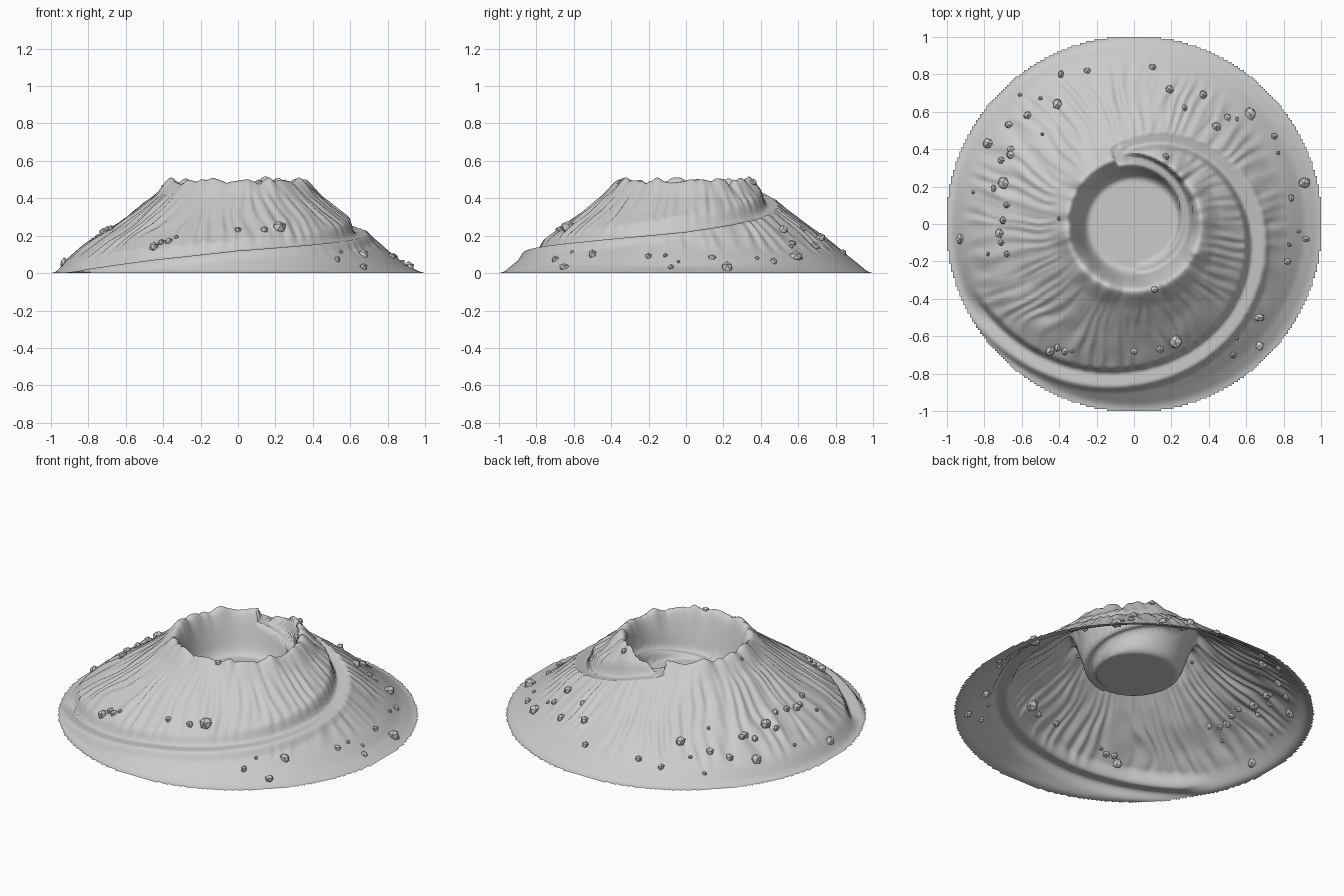
import bpy, bmesh, math, random
from mathutils import Vector, noise

if "Cube" in bpy.data.objects:
    bpy.data.objects.remove(bpy.data.objects["Cube"])

random.seed(4)
N = 180                      # grid cells across the 2-unit footprint
STEP = 2 / N

# Radial section: crater floor, wall, rim, slope, foot
PROFILE = [(0, .245), (.245, .245), (.27, .275), (.325, .45), (.35, .5), (.375, .49), (.45, .41),
           (.55, .33), (.65, .255), (.75, .18), (.85, .105), (.92, .05), (.97, .008), (1, 0)]
# Roads as (angle in degrees, radius) and (angle, height)
OUTER_R = [(-160, .99), (-150, .96), (-120, .89), (-90, .825), (-45, .745), (0, .65), (45, .545), (90, .435), (107, .385)]
OUTER_Z = [(-160, .0), (-150, .012), (-120, .07), (-90, .12), (-45, .168), (0, .22), (45, .295), (90, .395), (107, .42)]
INNER_R = [(-90, .24), (-45, .25), (0, .27), (45, .305), (90, .345), (107, .355)]
INNER_Z = [(-90, .245), (-45, .275), (0, .32), (45, .365), (90, .405), (107, .42)]


def interp(table, x):
    if x <= table[0][0]:
        return table[0][1]
    for (x0, y0), (x1, y1) in zip(table, table[1:]):
        if x <= x1:
            return y0 + (y1 - y0) * (x - x0) / (x1 - x0)
    return table[-1][1]


def smooth(a, b, x):
    t = max(0, min(1, (x - a) / (b - a)))
    return t * t * (3 - 2 * t)


def height(x, y):
    r, a = math.hypot(x, y), math.atan2(y, x)
    z = sum(interp(PROFILE, r + k) for k in (-.01, 0, .01)) / 3 if r > .02 else .245
    # fuller foot to the left, leaner to the right
    z -= .022 * math.cos(a) * smooth(.62, .8, r) * (1 - smooth(.9, .98, r))
    # eroded gullies running down the slope
    b = a + .12 * noise.noise(Vector((x * 3, y * 3, 5))) + .02 * noise.noise(Vector((x * 8, y * 8, 7)))
    c, s = math.cos(b), math.sin(b)
    wave = math.cos(58 * b + 5 * noise.noise(Vector((c * 5, s * 5, r * 2))))
    depth = .65 + .8 * noise.noise(Vector((c * 7, s * 7, r * 5)))
    fine = noise.noise(Vector((c * 20, s * 20, r * 4 + 9)))
    end = .9 - .05 * math.cos(a)
    slope = smooth(.36, .5, r) * (1 - smooth(end - .12, end, r))
    z += slope * (.007 * wave * depth + .009 * fine + .006 * noise.noise(Vector((x * 9, y * 9, 2))))
    # ragged rim
    rim = smooth(.29, .345, r) * (1 - smooth(.37, .47, r))
    z += rim * (.03 * noise.noise(Vector((c * 4, s * 4, 1))) + .016 * noise.noise(Vector((c * 9, s * 9, 3))))
    # spiral road outside, ramp inside
    deg = math.degrees(a)
    if -160 <= deg <= 107:
        fade = smooth(-160, -145, deg)
        half = .029 - .009 * smooth(0, 70, deg)
        w = fade * (1 - smooth(half, half + .04, abs(r - interp(OUTER_R, deg))))
        z += w * (interp(OUTER_Z, deg) - z)
        if deg > -90:
            w = 1 - smooth(.018, .04, abs(r - interp(INNER_R, deg)))
            z += w * (interp(INNER_Z, deg) - z)
        # gap through the rim
        if deg > 95 and .33 < r < .42:
            z += smooth(95, 100, deg) * (.42 - z)
    return max(z, 0)


# Cone, crater and road as one open surface with a stepped round border
bm = bmesh.new()
verts = {}


def vert(i, j):
    if (i, j) not in verts:
        x, y = i * STEP - 1, j * STEP - 1
        verts[i, j] = bm.verts.new((x, y, height(x, y)))
    return verts[i, j]


for i in range(N):
    for j in range(N):
        if math.hypot((i + .5) * STEP - 1, (j + .5) * STEP - 1) < 1.005:
            f = bm.faces.new([vert(i, j), vert(i + 1, j), vert(i + 1, j + 1), vert(i, j + 1)])
            f.smooth = True
mesh = bpy.data.meshes.new("volcano_cone")
bm.to_mesh(mesh)
bm.free()
bpy.context.collection.objects.link(bpy.data.objects.new("volcano_cone", mesh))

# Boulders scattered on the slopes, grouped by size
ROCKS = {
    .037: [(-.78, .43), (.22, -.63), (.91, .22), (.62, .59), (-.70, .22)],
    .028: [(-.41, .64), (-.57, .58), (-.67, .53), (-.66, .37), (-.93, -.08), (-.45, -.68), (.67, -.65),
           (.67, -.5), (.37, .69), (.44, .52), (.19, .72), (-.72, -.05)],
    .021: [(.10, .84), (-.25, .82), (-.39, .80), (-.71, .34), (-.66, .40), (-.75, .19), (-.68, .10),
           (-.70, .02), (-.71, -.10), (-.68, -.16), (-.37, -.68), (-.41, -.66), (0, -.68), (.14, -.67),
           (.53, -.70), (.82, -.20), (.92, -.08), (.84, .14), (.75, .47), (.50, .57), (.27, .62),
           (.17, .36), (.11, -.35)],
    .013: [(-.5, .67), (-.86, .17), (-.78, -.16), (-.33, -.68), (.83, -.11), (.77, .38), (.55, .56),
           (-.40, .03), (.55, -.61), (.88, -.04), (-.49, .48), (-.61, .69)],
}
bm = bmesh.new()
for size, spots in ROCKS.items():
    for x, y in spots:
        new = bmesh.ops.create_icosphere(bm, subdivisions=1, radius=1)["verts"]
        scale = Vector([size * random.uniform(.8, 1.1) for _ in range(3)])
        for v in new:
            v.co = v.co * random.uniform(.88, 1.1) * scale + Vector((x, y, height(x, y) + size * .1))
            v.co.z = max(v.co.z, 0)
mesh = bpy.data.meshes.new("boulders")
bm.to_mesh(mesh)
bm.free()
bpy.context.collection.objects.link(bpy.data.objects.new("boulders", mesh))
